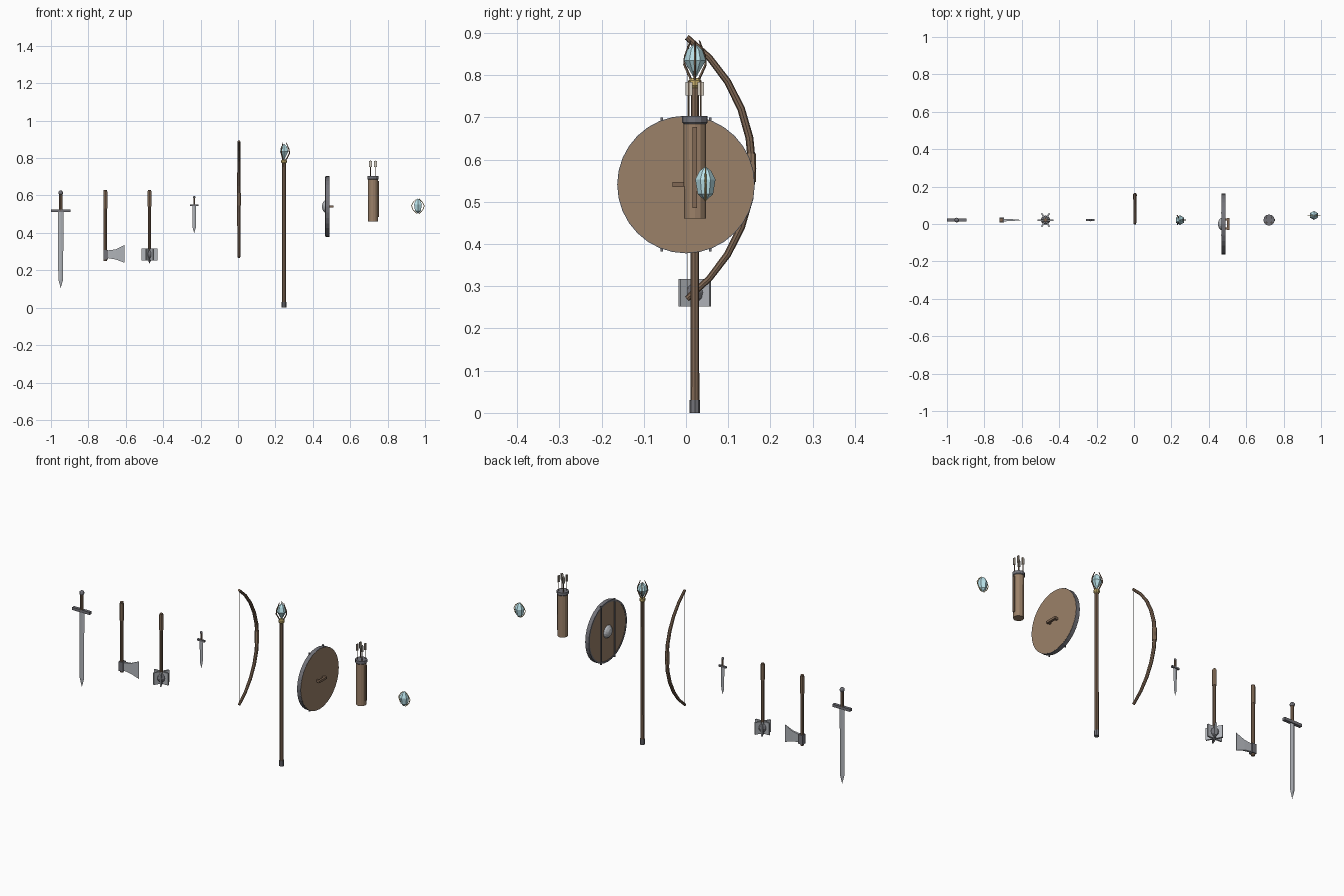
import bpy, bmesh
from math import sin, cos, pi, radians, asin
from mathutils import Vector, Matrix

if "Cube" in bpy.data.objects:
    bpy.data.objects.remove(bpy.data.objects["Cube"])

Y = 0.021  # shared depth of most items


def material(name, rgb):
    m = bpy.data.materials.new(name)
    m.diffuse_color = (*rgb, 1)
    m.use_nodes = True
    m.node_tree.nodes["Principled BSDF"].inputs["Base Color"].default_value = m.diffuse_color
    return m


WOOD = material("wood", (0.22, 0.14, 0.09))
TAN = material("leather", (0.33, 0.22, 0.14))
STEEL = material("steel", (0.45, 0.47, 0.50))
IRON = material("iron", (0.17, 0.17, 0.19))
GOLD = material("gold", (0.60, 0.45, 0.16))
GEM = material("gem", (0.50, 0.78, 0.84))
CREAM = material("feather", (0.65, 0.60, 0.52))


def finish(name, bm, mat, smooth=False):
    bmesh.ops.recalc_face_normals(bm, faces=bm.faces)
    me = bpy.data.meshes.new(name)
    bm.to_mesh(me)
    bm.free()
    me.materials.append(mat)
    for p in me.polygons:
        p.use_smooth = smooth
    ob = bpy.data.objects.new(name, me)
    bpy.context.collection.objects.link(ob)
    return ob


def lathe(name, x, y, profile, mat, sides=8, squash=(1, 1), turn=0.0, smooth=False):
    """Rings of (radius, z) around a vertical axis; radius 0 makes a point."""
    bm = bmesh.new()
    rings = []
    for r, z in profile:
        n = 1 if r == 0 else sides
        rings.append([bm.verts.new((x + r * squash[0] * cos(turn + 2 * pi * i / sides),
                                    y + r * squash[1] * sin(turn + 2 * pi * i / sides), z)) for i in range(n)])
    for a, b in zip(rings, rings[1:]):
        for i in range(sides):
            j = (i + 1) % sides
            vs = [a[i % len(a)], a[j % len(a)], b[j % len(b)], b[i % len(b)]]
            bm.faces.new(list(dict.fromkeys(vs)))
    for ring in (rings[0], rings[-1]):
        if len(ring) > 2:
            bm.faces.new(ring)
    return finish(name, bm, mat, smooth)


def box(name, center, size, mat, turn=0.0):
    bm = bmesh.new()
    bmesh.ops.create_cube(bm, size=1, matrix=Matrix.Translation(center) @ Matrix.Rotation(turn, 4, 'Z')
                          @ Matrix.Diagonal((*size, 1)))
    return finish(name, bm, mat)


def ball(name, center, r, mat):
    bm = bmesh.new()
    bmesh.ops.create_uvsphere(bm, u_segments=10, v_segments=6, radius=r, matrix=Matrix.Translation(center))
    return finish(name, bm, mat)


def tube(name, points, radii, mat, sides=6):
    """Tapered tube along a bent path."""
    bm = bmesh.new()
    pts = [Vector(p) for p in points]
    rings = []
    for i, p in enumerate(pts):
        d = (pts[min(i + 1, len(pts) - 1)] - pts[max(i - 1, 0)]).normalized()
        side = d.cross(Vector((0.31, 0.95, 0.02)) if abs(d.x) > abs(d.y) else Vector((1, 0, 0))).normalized()
        up = d.cross(side)
        rings.append([bm.verts.new(p + radii[i] * (side * cos(2 * pi * k / sides) + up * sin(2 * pi * k / sides)))
                      for k in range(sides)])
    for a, b in zip(rings, rings[1:]):
        for k in range(sides):
            j = (k + 1) % sides
            bm.faces.new((a[k], a[j], b[j], b[k]))
    bm.faces.new(rings[0])
    bm.faces.new(rings[-1])
    return finish(name, bm, mat)


def prongs(name, x, y, path, count, radius, mat):
    """Bent claws spaced around a gem; path is (radius, z)."""
    for i in range(count):
        a = 2 * pi * i / count
        tube(f"{name}_{i + 1}", [(x + r * cos(a), y + r * sin(a), z) for r, z in path],
             [radius] * (len(path) - 1) + [radius * 0.6], mat, 5)


def disc_x(name, center_z, x0, profile, mat, sides):
    """Lathe whose axis runs along x, centred on y = 0."""
    ob = lathe(name, 0, 0, profile, mat, sides)
    ob.data.transform(Matrix.Translation((x0, 0, center_z)) @ Matrix.Rotation(pi / 2, 4, 'Y'))
    return ob


# Sword and dagger: diamond blade, guard, grip, pommel
def blade_weapon(name, x, tip, guard, top, half_w, guard_w, pommel, bar):
    lathe(f"{name}_blade", x, Y, [(0, tip), (half_w * 0.85, tip + half_w * 3), (half_w, guard)], STEEL, 4, (1, 0.3))
    box(f"{name}_guard", (x, Y, guard), (guard_w, bar * 1.1, bar), IRON)
    lathe(f"{name}_grip", x, Y, [(pommel * 0.7, guard), (pommel * 0.7, top - pommel)], WOOD)
    ball(f"{name}_pommel", (x, Y, top - pommel), pommel, IRON)


blade_weapon("sword", -0.948, 0.105, 0.518, 0.627, 0.015, 0.104, 0.013, 0.015)
blade_weapon("dagger", -0.234, 0.398, 0.548, 0.598, 0.010, 0.044, 0.007, 0.009)

# Axe
AX = -0.709
lathe("axe_handle", AX, Y, [(0.009, 0.25), (0.009, 0.63)], WOOD)
lathe("axe_grip", AX, Y, [(0.0108, 0.53), (0.0108, 0.622)], TAN)
box("axe_socket", (AX + 0.002, Y, 0.284), (0.026, 0.026, 0.05), IRON)
bm = bmesh.new()
outline = [(0.012, 0.265), (0.055, 0.258), (0.103, 0.240), (0.103, 0.335), (0.055, 0.312), (0.012, 0.306)]
sides = [[bm.verts.new((AX + u, Y + s * (0.007 if u < 0.02 else 0.005 if u < 0.06 else 0.001), z))
          for u, z in outline] for s in (-1, 1)]
for s in sides:
    bm.faces.new((s[0], s[1], s[4], s[5]))
    bm.faces.new((s[1], s[2], s[3], s[4]))
for i in range(6):
    j = (i + 1) % 6
    bm.faces.new((sides[0][i], sides[0][j], sides[1][j], sides[1][i]))
finish("axe_blade", bm, STEEL)

# Mace
MX = -0.473
lathe("mace_handle", MX, Y, [(0.008, 0.27), (0.008, 0.63)], WOOD)
lathe("mace_grip", MX, Y, [(0.0105, 0.54), (0.0105, 0.625)], TAN)
ball("mace_core", (MX, Y, 0.285), 0.025, IRON)
lathe("mace_spike", MX, Y, [(0, 0.234), (0.012, 0.265)], IRON)
for i in range(6):
    a = i * pi / 3
    box(f"mace_flange_{i + 1}", (MX + 0.026 * cos(a), Y + 0.026 * sin(a), 0.285), (0.032, 0.008, 0.065), STEEL, a)

# Bow: circular arc in the y-z plane, with grip and string
BX, BR, BZ = 0.005, 0.3875, 0.58
half = asin(0.31 / BR)
angles = [half * (i / 5 - 1) for i in range(11)]
tube("bow_limbs", [(BX, 0.157 - BR + BR * cos(a), BZ + BR * sin(a)) for a in angles],
     [0.007 + 0.0025 * cos(a / half * pi / 2) for a in angles], WOOD, 8)
lathe("bow_grip", BX, 0.154, [(0.0115, 0.547), (0.0115, 0.614)], TAN)
lathe("bow_string", BX, 0.003, [(0.0012, 0.27), (0.0012, 0.888)], CREAM, 5)

# Staff with clawed gem
SX = 0.246
lathe("staff_shaft", SX, Y, [(0.0105, 0.01), (0.0095, 0.78)], WOOD)
lathe("staff_ferrule", SX, Y, [(0.0125, 0), (0.0125, 0.03)], IRON)
lathe("staff_collar", SX, Y, [(0.010, 0.770), (0.015, 0.776), (0.015, 0.787), (0.010, 0.793)], GOLD)
lathe("staff_gem", SX, Y, [(0, 0.79), (0.026, 0.835), (0.018, 0.860), (0, 0.876)], GEM, 6, turn=pi / 6)
prongs("staff_claw", SX, Y, [(0.008, 0.785), (0.029, 0.825), (0.027, 0.845), (0.012, 0.882)], 3, 0.0032, WOOD)

# Round shield: planks, rim, boss, iron strips, handle
HX, HZ = 0.478, 0.541
disc_x("shield_board", HZ, HX, [(0.161, -0.009), (0.161, 0.011)], TAN, 32)
rim = [(0.163, -0.011), (0.163, 0.0105), (0.154, 0.0105), (0.154, -0.011), (0.163, -0.011)]
rim_ob = disc_x("shield_rim", HZ, HX, rim, IRON, 32)
bm = bmesh.new()
bm.from_mesh(rim_ob.data)
bmesh.ops.delete(bm, geom=[f for f in bm.faces if len(f.verts) > 4], context='FACES')
bmesh.ops.remove_doubles(bm, verts=bm.verts, dist=1e-5)
bmesh.ops.recalc_face_normals(bm, faces=bm.faces)
bm.to_mesh(rim_ob.data)
bm.free()
disc_x("shield_boss", HZ, HX - 0.008, [(0, -0.022), (0.018, -0.018), (0.029, -0.010), (0.035, 0)], STEEL, 16)
for side in (-1, 1):
    box(f"shield_strip_{side}", (HX - 0.010, side * 0.058, HZ), (0.006, 0.006, 0.317), IRON)
    box(f"shield_handle_post_{side}", (HX + 0.017, side * 0.024, HZ), (0.014, 0.010, 0.012), WOOD)
box("shield_handle", (HX + 0.026, 0, HZ), (0.011, 0.063, 0.012), WOOD)

# Quiver with four arrows
QX = 0.722
lathe("quiver_body", QX, Y, [(0.026, 0.46), (0.027, 0.695)], TAN, 12)
lathe("quiver_collar", QX, Y, [(0.0275, 0.685), (0.030, 0.688), (0.030, 0.703)], IRON, 12)
box("quiver_strap", (QX + 0.0285, Y, 0.581), (0.006, 0.011, 0.192), WOOD)
for i in range(4):
    a = pi / 4 + i * pi / 2
    ax, ay = QX + 0.020 * cos(a), Y + 0.020 * sin(a)
    lathe(f"arrow_shaft_{i + 1}", ax, ay, [(0.0022, 0.60), (0.0022, 0.788)], WOOD, 6)
    for k in range(2):
        box(f"arrow_fletching_{i + 1}_{k + 1}", (ax, ay, 0.768), (0.016, 0.0016, 0.033), CREAM, k * pi / 2)

# Loose gem held by two gold claws
CX, CY = 0.962, 0.046
lathe("orb_gem", CX, CY, [(0, 0.502), (0.018, 0.518), (0.024, 0.553), (0.014, 0.573), (0, 0.584)], GEM, 6, turn=pi / 6)
prongs("orb_claw", CX, CY, [(0.006, 0.503), (0.027, 0.525), (0.034, 0.545), (0.024, 0.565), (0.006, 0.582)], 2, 0.002, GOLD)
